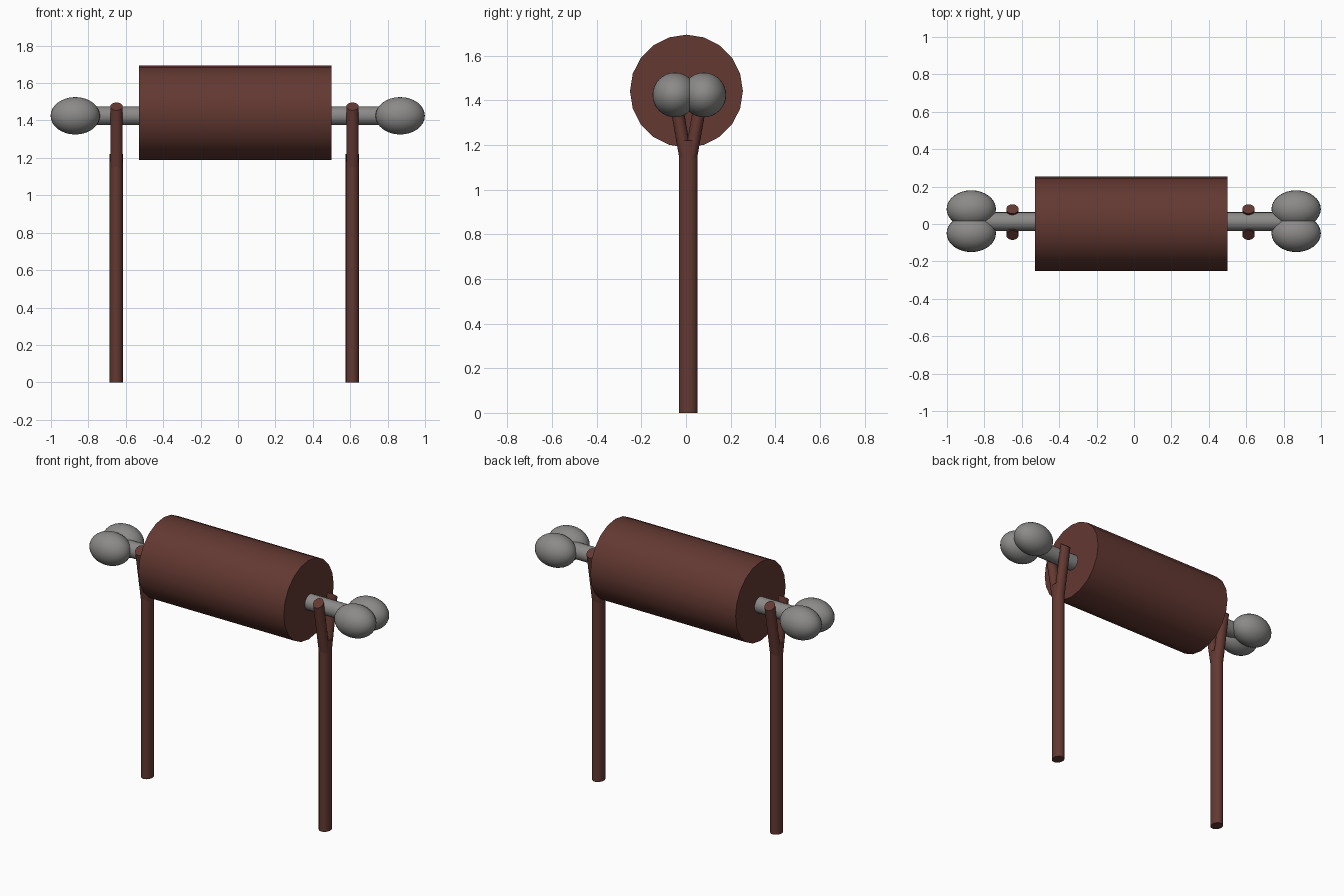
import bpy
import math
from mathutils import Matrix

if "Cube" in bpy.data.objects:
    bpy.data.objects.remove(bpy.data.objects["Cube"], do_unlink=True)


def material(name, color):
    mat = bpy.data.materials.new(name)
    mat.use_nodes = True
    mat.diffuse_color = (*color, 1)
    mat.node_tree.nodes["Principled BSDF"].inputs["Base Color"].default_value = (*color, 1)
    return mat


BROWN = material("roasted brown", (0.125, 0.04, 0.031))
GREY = material("bone grey", (0.26, 0.255, 0.25))
LENGTHWISE = Matrix.Rotation(math.pi / 2, 4, 'Y')


def finish(name, mat, matrix):
    # Bake the full matrix, shear included, into the mesh
    obj = bpy.context.object
    obj.name = obj.data.name = name
    obj.data.transform(matrix)
    obj.data.materials.append(mat)
    bpy.ops.object.shade_smooth_by_angle(angle=math.radians(35))
    return obj


def cylinder(name, mat, matrix, sides=20):
    bpy.ops.mesh.primitive_cylinder_add(vertices=sides, radius=1, depth=2)
    return finish(name, mat, matrix)


def place(center, scale, rotation=Matrix.Identity(4)):
    return Matrix.Translation(center) @ rotation @ Matrix.Diagonal((*scale, 1))


# Meat drum and the bone running through it
cylinder("meat", BROWN, place((-0.015, 0.002, 1.442), (0.253, 0.253, 0.515), LENGTHWISE))
cylinder("bone_shaft", GREY, place((0, 0.013, 1.425), (0.05, 0.05, 0.85), LENGTHWISE))

# Paired knuckles at each bone end
for side, x in (("right", -0.87), ("left", 0.867)):
    for end, y in (("front", -0.05), ("back", 0.08)):
        bpy.ops.mesh.primitive_uv_sphere_add(segments=32, ring_count=16, radius=1)
        finish(f"knuckle_{side}_{end}", GREY, place((x, y, 1.425), (0.132, 0.1, 0.1)))

# Forked posts: stretched, leaning prongs give steeply cut tips
LEAN = math.radians(21)
STRETCH = 2.17
TIP_OFFSET, TIP_Z, HALF = 0.07, 1.475, 0.095
for side, x in (("right", -0.65), ("left", 0.612)):
    cylinder(f"post_{side}", BROWN, place((x, 0.01, 0.61), (0.036, 0.042, 0.61)))
    for end, sign in (("front", -1), ("back", 1)):
        center = (x, 0.01 + sign * (TIP_OFFSET - HALF * math.sin(LEAN)),
                  TIP_Z - HALF * math.cos(LEAN) * STRETCH)
        prong = (Matrix.Translation(center) @ Matrix.Diagonal((1, 1, STRETCH, 1))
                 @ Matrix.Rotation(-sign * LEAN, 4, 'X')
                 @ Matrix.Diagonal((0.033, 0.027, HALF, 1)))
        cylinder(f"prong_{side}_{end}", BROWN, prong)
